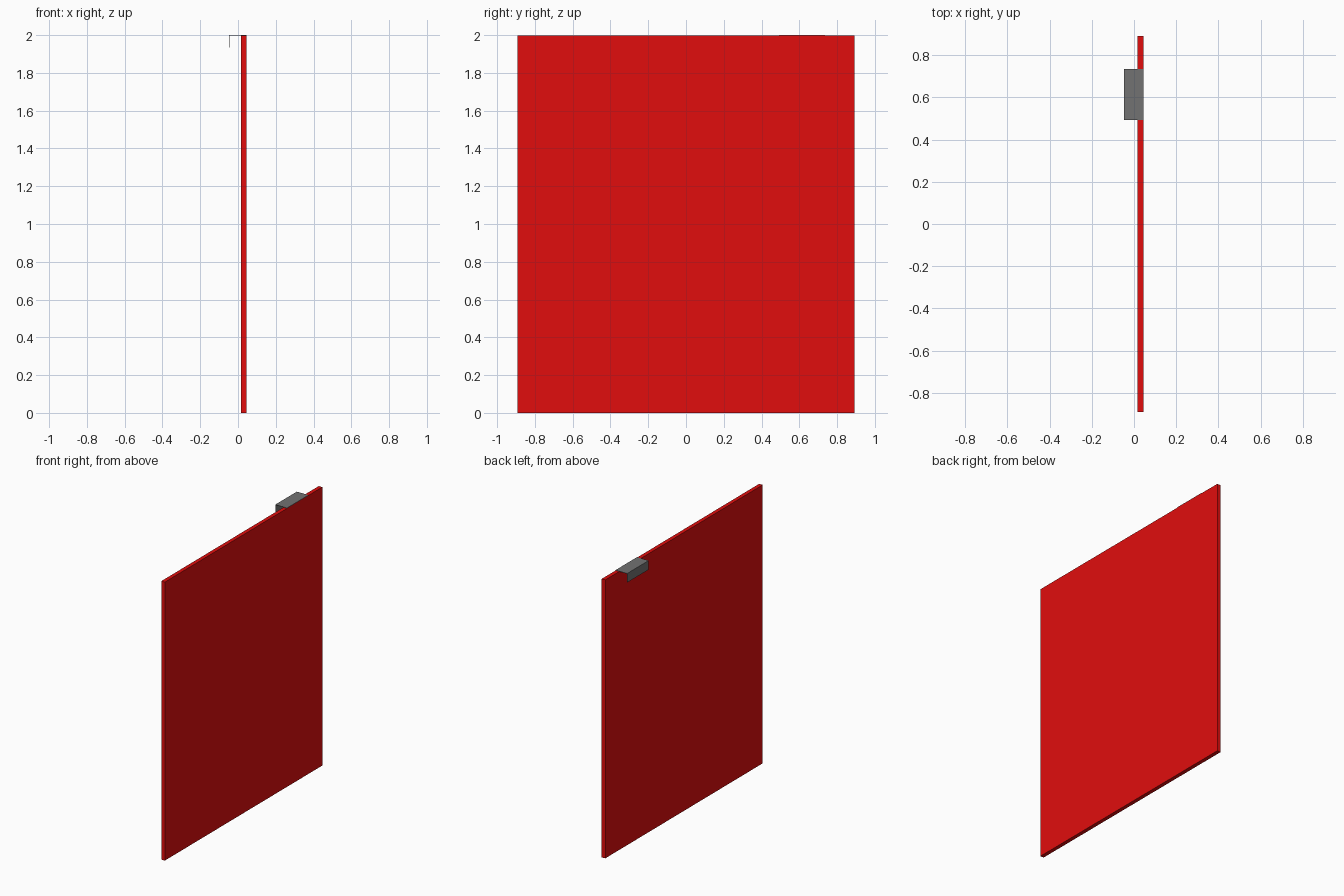
import bpy

if "Cube" in bpy.data.objects:
    bpy.data.objects.remove(bpy.data.objects["Cube"])


def box(name, lo, hi, color=None):
    bpy.ops.mesh.primitive_cube_add(size=1, location=[(a + b) / 2 for a, b in zip(lo, hi)])
    ob = bpy.context.object
    ob.name = name
    ob.scale = [b - a for a, b in zip(lo, hi)]
    bpy.ops.object.transform_apply(location=False, rotation=False, scale=True)
    if color:
        mat = bpy.data.materials.new(name + "_paint")
        mat.diffuse_color = color
        mat.use_nodes = True
        mat.node_tree.nodes["Principled BSDF"].inputs["Base Color"].default_value = mat.diffuse_color
        ob.data.materials.append(mat)
    return ob


# Red door panel
box("panel", (0.016, -0.892, 0), (0.044, 0.892, 1.997), (0.75, 0.004, 0.004, 1))

# Bent sheet-metal strike: top plate plus a short lip hanging off the back
T = 0.003
profile = [(0.044, 2.0), (-0.048, 2.0), (-0.048, 1.935),
           (-0.048 + T, 1.935), (-0.048 + T, 2.0 - T), (0.044, 2.0 - T)]
Y0, Y1 = 0.492, 0.735
n = len(profile)
verts = [(x, y, z) for y in (Y0, Y1) for x, z in profile]
faces = [[i, i + n, (i + 1) % n + n, (i + 1) % n] for i in range(n)]
faces += [list(range(n)), list(range(2 * n - 1, n - 1, -1))]
mesh = bpy.data.meshes.new("strike_plate")
mesh.from_pydata(verts, [], faces)
strike = bpy.data.objects.new("strike_plate", mesh)
bpy.context.collection.objects.link(strike)

# Make the normals face outward
bpy.ops.object.select_all(action='DESELECT')
strike.select_set(True)
bpy.context.view_layer.objects.active = strike
bpy.ops.object.mode_set(mode='EDIT')
bpy.ops.mesh.select_all(action='SELECT')
bpy.ops.mesh.normals_make_consistent(inside=False)
bpy.ops.object.mode_set(mode='OBJECT')

# Dark grey steel
steel = bpy.data.materials.new("steel")
steel.diffuse_color = (0.17, 0.17, 0.17, 1)
steel.use_nodes = True
steel.node_tree.nodes["Principled BSDF"].inputs["Base Color"].default_value = steel.diffuse_color
mesh.materials.append(steel)
